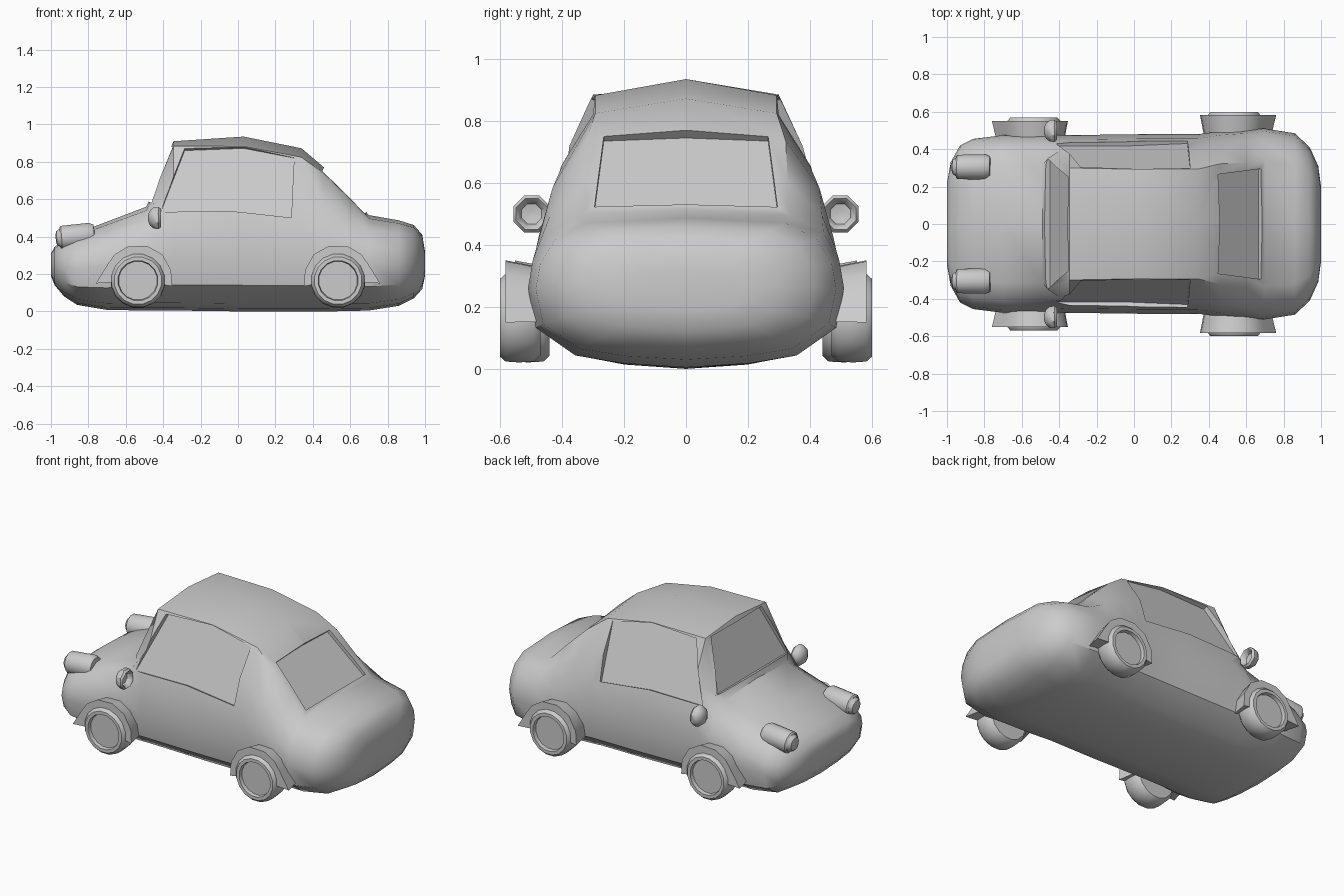
import bpy, bmesh
from math import sin, cos, pi, radians
from mathutils import Vector, Matrix

if "Cube" in bpy.data.objects:
    bpy.data.objects.remove(bpy.data.objects["Cube"])


def loft(name, rings, angle=45, mat=None):
    """Skin closed rings of points and cap both ends."""
    bm = bmesh.new()
    vs = [[bm.verts.new(p) for p in r] for r in rings]
    n = len(vs[0])
    for a, b in zip(vs, vs[1:]):
        for i in range(n):
            j = (i + 1) % n
            bm.faces.new((a[i], a[j], b[j], b[i]))
    bm.faces.new(vs[0][::-1])
    bm.faces.new(vs[-1])
    if mat:
        bm.transform(mat)
    bmesh.ops.recalc_face_normals(bm, faces=bm.faces[:])
    me = bpy.data.meshes.new(name)
    bm.to_mesh(me)
    bm.free()
    ob = bpy.data.objects.new(name, me)
    bpy.context.collection.objects.link(ob)
    smooth(ob, angle)
    return ob


def smooth(ob, angle):
    bpy.ops.object.select_all(action='DESELECT')
    ob.select_set(True)
    bpy.context.view_layer.objects.active = ob
    bpy.ops.object.shade_smooth_by_angle(angle=radians(angle))


def lathe(name, profile, n, mat, angle=40):
    """Turn (radius, height) pairs round local z."""
    rings = [[(r * cos(2 * pi * (i + .5) / n), r * sin(2 * pi * (i + .5) / n), h)
              for i in range(n)] for r, h in profile]
    return loft(name, rings, angle, mat)


# Body shell: stations along x (x, bottom, top, half width, upper style)
LOWER = [(0, 0), (.4, .05), (.7, .15), (.95, .5), (1, 1)]
UPPER = {'hood': [(.97, .35), (.87, .7), (.66, .93)],
         'cabin': [(.95, .3), (.84, .62), (.61, .92)],
         'front': [(.95, .3), (.84, .62), (.63, .96)],
         'rear': [(.96, .3), (.87, .62), (.65, .93)]}
STATIONS = [(-1, .19, .31, .22, 'hood'), (-.98, .14, .345, .33, 'hood'),
            (-.93, .08, .385, .42, 'hood'), (-.86, .035, .42, .455, 'hood'),
            (-.7, .008, .48, .475, 'hood'), (-.49, .005, .56, .475, 'hood'),
            (-.345, .005, .91, .475, 'front'), (.03, 0, .935, .48, 'cabin'),
            (.34, 0, .872, .48, 'cabin'), (.46, 0, .77, .495, 'rear'),
            (.6, .002, .625, .505, 'rear'), (.7, .005, .515, .51, 'hood'),
            (.86, .03, .487, .485, 'hood'), (.94, .07, .462, .41, 'hood'),
            (.985, .12, .41, .31, 'hood'), (1, .19, .32, .2, 'hood')]


def section(x, zb, zt, w, style):
    zm = min(.28, (zb + zt) / 2)
    half = [(w * a, zb + (zm - zb) * f) for a, f in LOWER]
    half += [(w * a, zm + (zt - zm) * f) for a, f in UPPER[style]] + [(0, zt)]
    full = half + [(-y, z) for y, z in half[-2:0:-1]]
    return [(x, y, z) for y, z in full]


body = loft('car_body', [section(*s) for s in STATIONS])


# Window recesses: prisms pushed outward from each pane
def cut_window(pane, direction):
    d = Vector(direction)
    cutter = loft('window_cutter', [pane, [Vector(p) + d for p in pane]])
    cutter.hide_render = True
    mod = body.modifiers.new('window', 'BOOLEAN')
    mod.operation = 'DIFFERENCE'
    mod.solver = 'EXACT'
    mod.object = cutter
    bpy.context.view_layer.objects.active = body
    bpy.ops.object.modifier_apply(modifier=mod.name)
    bpy.data.objects.remove(cutter)


SIDE = [(-.415, .525), (-.285, .86), (.03, .872), (.3, .82), (.285, .495), (-.05, .528)]
for s in (1, -1):
    cut_window([(x, s * (.42 - (z - .52) * .414), z) for x, z in SIDE],
               (0, s * .2, .083))
cut_window([(-.45, .35, .575), (-.33, .25, .87), (-.33, 0, .87),
            (-.33, -.25, .87), (-.45, -.35, .575)], (-.2, 0, .085))
cut_window([(.435, .265, .735), (.435, 0, .745), (.435, -.265, .735),
            (.665, -.295, .51), (.665, .295, .51)], (.15, 0, .15))
smooth(body, 40)

# Wheels and flared fenders
WHEEL = [(.03, -.022), (.104, -.022), (.108, 0), (.128, 0), (.144, -.018),
         (.147, -.06), (.144, -.11), (.125, -.13), (.03, -.13)]
ARCH = [(.225, -.015), (.16, .09), (.125, .14), (.055, .182), (-.05, .185),
        (-.13, .14), (-.177, .055), (-.182, -.03)]
for label, d, wx, wz, out in (('front', -1, -.535, .165, .57),
                              ('rear', 1, .535, .165, .60)):
    for s, side in ((1, 'left'), (-1, 'right')):
        lathe(f'{label}_{side}_wheel', WHEEL, 16,
              Matrix.Translation((wx, s * out, wz)) @ Matrix.Rotation(-s * pi / 2, 4, 'X'))
        rings = []
        for u, v in ARCH:
            k = .142 / (u * u + v * v) ** .5
            t = max(k, .86)
            yo, yi = s * (out - .018), s * (out - .15)
            rings.append([(wx + d * u * a, y, wz + v * a) for a, y in
                          ((1, yo), (k, yo), (k, yi), (t, yi))])
        loft(f'{label}_{side}_fender', rings)

# Headlights and wing mirrors
LIGHT = [(.02, -.112), (.04, -.106), (.053, -.085), (.058, -.088), (.067, -.08),
         (.07, .07), (.058, .095), (.02, .098)]
MIRROR = [(.02, -.035), (.045, -.025), (.062, -.005), (.064, .02), (.054, .032),
          (.044, .022), (.035, .0), (.01, -.005)]
for s, side in ((1, 'left'), (-1, 'right')):
    lathe(f'{side}_headlight', LIGHT, 12,
          Matrix.Translation((-.863, s * .305, .4)) @ Matrix.Rotation(radians(85), 4, 'Y'))
    lathe(f'{side}_mirror', MIRROR, 8,
          Matrix.Translation((-.445, s * .498, .5)) @ Matrix.Rotation(pi / 2, 4, 'Y'))
